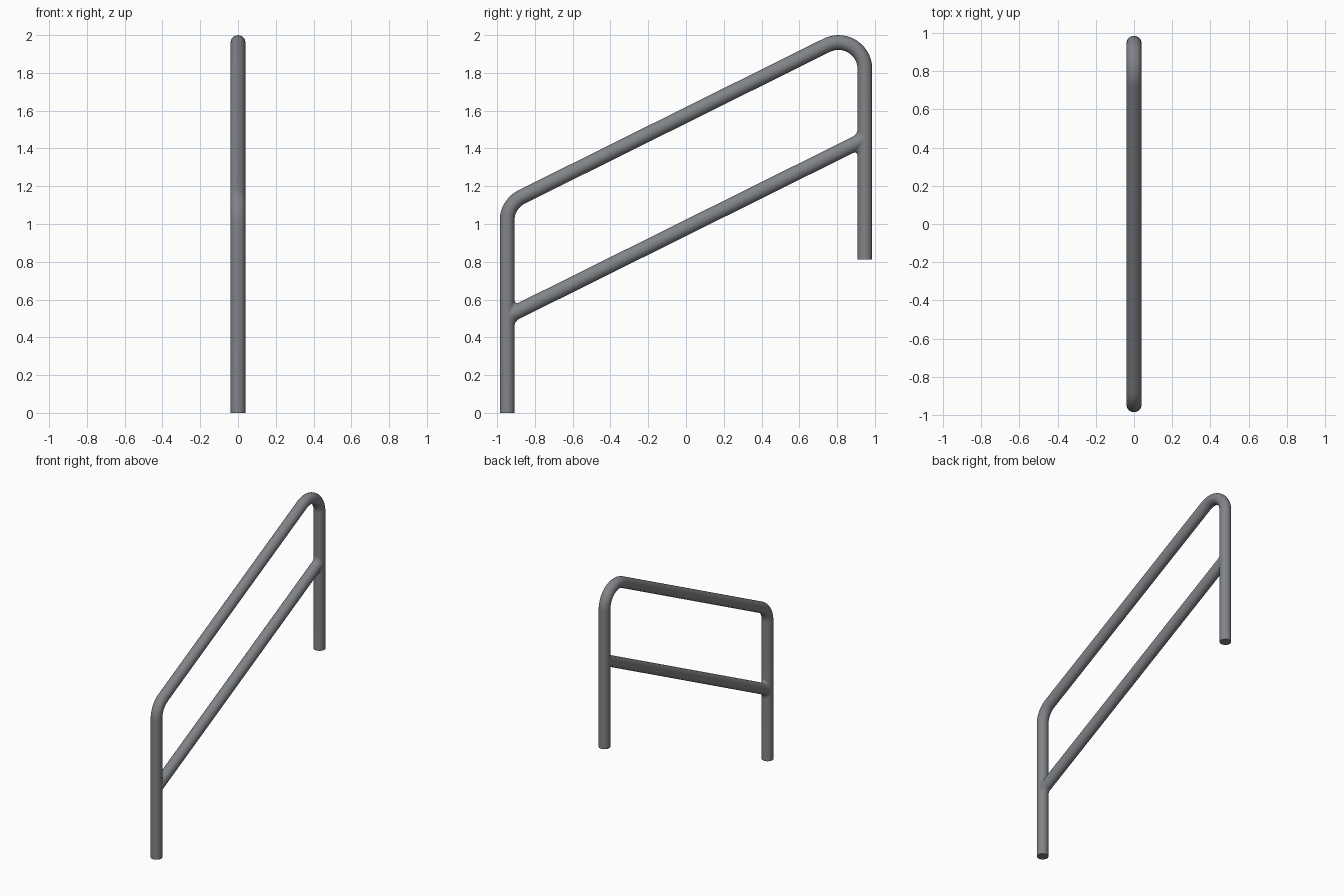
import bpy, bmesh, math
from mathutils import Vector

if "Cube" in bpy.data.objects:
    bpy.data.objects.remove(bpy.data.objects["Cube"])

R = 0.039        # tube radius
Y = 0.947        # post centre distance
BEND = 0.14      # centreline bend radius
SLOPE = 0.497
N = 40           # sides of the tube

steel = bpy.data.materials.new("grey steel")
steel.diffuse_color = (0.22, 0.23, 0.245, 1)
steel.use_nodes = True
steel.node_tree.nodes["Principled BSDF"].inputs["Base Color"].default_value = steel.diffuse_color


def loft(name, rings, cap):
    """Skin a list of equal rings into a tube."""
    bm = bmesh.new()
    vs = [[bm.verts.new(p) for p in ring] for ring in rings]
    for a, b in zip(vs, vs[1:]):
        for i in range(N):
            j = (i + 1) % N
            bm.faces.new((a[i], a[j], b[j], b[i]))
    if cap:
        bm.faces.new(vs[0])
        bm.faces.new(vs[-1])
    bmesh.ops.recalc_face_normals(bm, faces=bm.faces)
    me = bpy.data.meshes.new(name)
    bm.to_mesh(me)
    bm.free()
    ob = bpy.data.objects.new(name, me)
    bpy.context.collection.objects.link(ob)
    me.materials.append(steel)
    bpy.context.view_layer.objects.active = ob
    ob.select_set(True)
    bpy.ops.object.shade_smooth_by_angle(angle=math.radians(40))
    ob.select_set(False)


def ring(p, ang):
    """Circle around centre p, tube heading at angle ang in the YZ plane."""
    v = Vector((0, -math.sin(ang), math.cos(ang)))
    return [p + Vector((R * math.cos(t), 0, 0)) + v * (R * math.sin(t))
            for t in (2 * math.pi * i / N for i in range(N))]


def bend(corner, a0, a1, steps=20):
    """Rings of a rounded corner turning clockwise from a0 to a1."""
    t = BEND * math.tan((a0 - a1) / 2)
    start = corner - Vector((0, math.cos(a0), math.sin(a0))) * t
    centre = start + Vector((0, math.sin(a0), -math.cos(a0))) * BEND
    out = []
    for k in range(steps + 1):
        a = a0 + (a1 - a0) * k / steps
        out.append(ring(centre + Vector((0, -math.sin(a), math.cos(a))) * BEND, a))
    return out


# Bent handrail: front post, sloping top rail and rear post in one tube
up, tilt = math.pi / 2, math.atan(SLOPE)
path = [ring(Vector((0, -Y, 0)), up)]
path += bend(Vector((0, -Y, 1.576 - SLOPE * Y)), up, tilt)
path += bend(Vector((0, Y, 1.576 + SLOPE * Y)), tilt, -up)
path.append(ring(Vector((0, Y, 0.812)), -up))
loft("handrail_and_posts", path, True)

# Middle rail with small weld fillets where it meets each post
F = 0.03
d = Vector((0, math.cos(tilt), math.sin(tilt)))


def weld(side, steps=8):
    rings = []
    for k in range(steps + 1):
        s = k / steps
        pts = []
        for p in ring(Vector((0, 0, 0.98)), tilt):
            n = p - Vector((0, 0, 0.98))
            f = F * abs(n.dot(Vector((0, -d.z, d.y)))) / R
            yh = side * (Y - math.sqrt(max(R * R - p.x * p.x, 0)))
            hit = p + d * ((yh - p.y) / d.y)
            p0 = hit - d * (side * f)
            p2 = hit + Vector((0, 0, math.copysign(f, n.z)))
            pts.append(p0 * (1 - s) ** 2 + hit * (2 * s * (1 - s)) + p2 * s * s)
        rings.append(pts)
    return rings


loft("middle_rail", weld(-1)[::-1] + weld(1), False)
